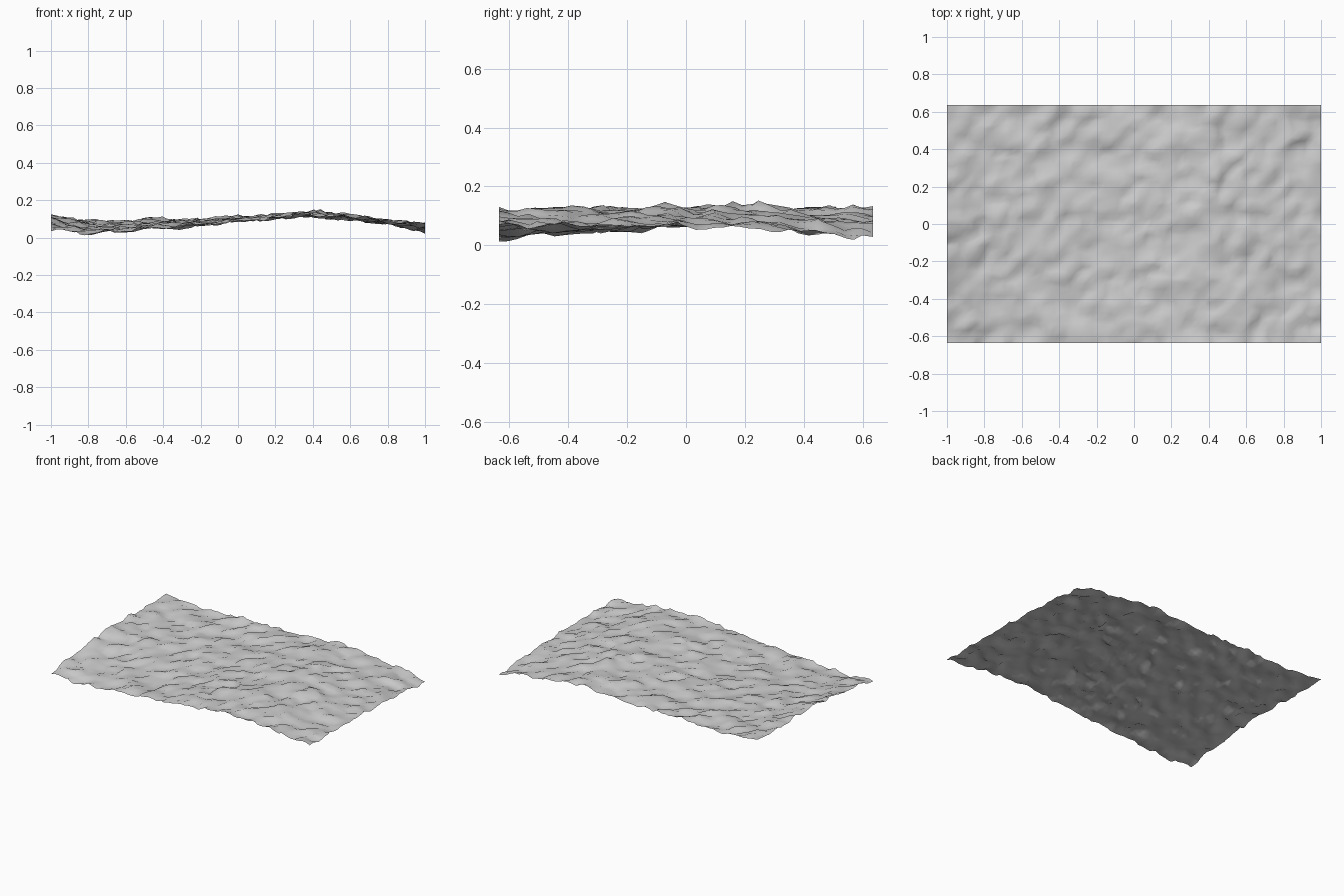
import bpy, bmesh
from mathutils import Vector, noise

cube = bpy.data.objects.get("Cube")
if cube:
    bpy.data.objects.remove(cube, do_unlink=True)

HALF_X, HALF_Y = 1.0, 0.635
COLS, ROWS = 64, 40

# Broad swell: heights from x = -1 to 1 along the front, middle and back
FRONT = [.04, .02, .04, .05, .065, .09, .10, .12, .11, .08, .07]
MIDDLE = [.112, .07, .07, .075, .08, .10, .115, .13, .115, .092, .065]
BACK = [.105, .09, .085, .09, .09, .105, .118, .125, .095, .075, .03]


def along(row, x):
    t = (x + 1) / 2 * (len(row) - 1)
    i = min(max(int(t), 0), len(row) - 2)
    f = t - i
    return row[i] * (1 - f) + row[i + 1] * f


def swell(x, y):
    v = y / HALF_Y
    side = BACK if v > 0 else FRONT
    return along(MIDDLE, x) * (1 - abs(v)) + along(side, x) * abs(v)


def ripple(x, y):
    # Diagonal ripples, longer along one direction, with finer roughness
    u, v = (x + y) * 0.707, (y - x) * 0.707
    p = Vector((u * 8, v * 14, 3.7))
    return 0.022 * noise.noise(p) + 0.016 * noise.noise(p * 1.9)


# Rough ground sheet: raised, then pushed sideways for steep little ledges
bm = bmesh.new()
bmesh.ops.create_grid(bm, x_segments=COLS, y_segments=ROWS, size=1)
for v in bm.verts:
    x, y = v.co.x * HALF_X, v.co.y * HALF_Y
    push = noise.noise_vector(Vector((x * 15, y * 15, 8.3))) * 0.022
    inside_x = min(1, (HALF_X - abs(x)) * 12)
    inside_y = min(1, (HALF_Y - abs(y)) * 12)
    height = max(0, swell(x, y) + ripple(x, y))
    v.co = (x + push.x * inside_x, y + push.y * inside_y, height)
for f in bm.faces:
    f.smooth = True
mesh = bpy.data.meshes.new("ground_sheet")
bm.to_mesh(mesh)
bm.free()
ground = bpy.data.objects.new("ground_sheet", mesh)
bpy.context.collection.objects.link(ground)

# Plain grey
grey = bpy.data.materials.new("light_grey")
grey.use_nodes = True
colour = (0.6, 0.6, 0.6, 1)
grey.diffuse_color = colour
grey.node_tree.nodes["Principled BSDF"].inputs["Base Color"].default_value = colour
mesh.materials.append(grey)
